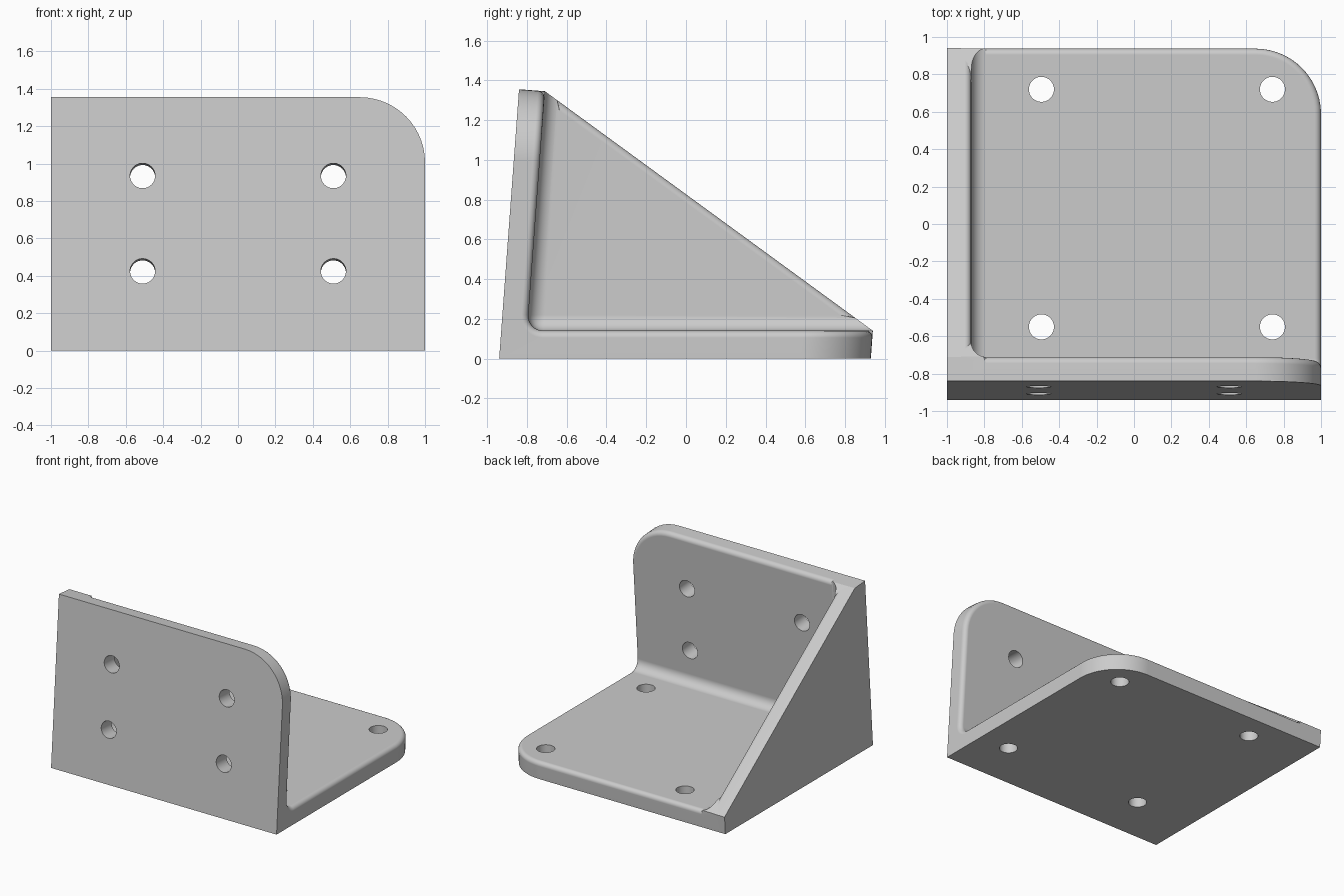
import bpy, bmesh, math

if "Cube" in bpy.data.objects:
    bpy.data.objects.remove(bpy.data.objects["Cube"])

LEAN = 0.0735          # backward lean of the upright plate (dy per dz)
FRONT_Y = -0.94

# ---- bracket body: base plate, leaning upright plate and triangular side web
mesh = bpy.data.meshes.new("corner_bracket")
bracket = bpy.data.objects.new("corner_bracket", mesh)
bpy.context.collection.objects.link(bracket)

profile = [(FRONT_Y, 0), (0.93, 0), (0.94, 0.14), (-0.71, 1.345), (-0.84, 1.355)]
inner_corner = (-0.71 - LEAN * 1.205, 0.14)

bm = bmesh.new()
a = [bm.verts.new((-1, y, z)) for y, z in profile]          # closed side
b = [bm.verts.new((1, y, z)) for y, z in profile]           # open side
g2, g3, gi = [bm.verts.new((-0.87, y, z))                   # inside of web
              for y, z in (profile[2], profile[3], inner_corner)]
bi = bm.verts.new((1, *inner_corner))
for face in (
    a,                                   # web outside
    (a[0], a[1], b[1], b[0]),            # underside
    (a[0], b[0], b[4], a[4]),            # front
    (a[1], a[2], g2, b[2], b[1]),        # back end
    (a[2], a[3], g3, g2),                # sloping web edge
    (a[3], a[4], b[4], b[3], g3),        # top
    (g2, g3, gi),                        # web inside
    (g2, gi, bi, b[2]),                  # base upper face
    (gi, g3, b[3], bi),                  # upright inner face
    (b[0], b[1], b[2], bi, b[3], b[4]),  # open end
):
    bm.faces.new(face)
bmesh.ops.recalc_face_normals(bm, faces=bm.faces[:])


def round_edges(rule, radius, segments):
    bm.normal_update()
    edges = [e for e in bm.edges if len(e.link_faces) == 2 and rule(e)]
    if edges:
        bmesh.ops.bevel(bm, geom=edges, offset=radius, offset_type='OFFSET',
                        segments=segments, profile=0.5, affect='EDGES',
                        clamp_overlap=False)


def is_corner(e):
    return all(v.co.x > 0.99 for v in e.verts) and e.calc_length() < 0.2


def is_inside_corner(e):
    return e.calc_face_angle_signed() < -0.5


def is_rim(e):
    if e.calc_face_angle() < 0.8:
        return False
    open_rim = all(v.co.x > -0.80 and v.co.z > 0.13
                   and v.co.y - LEAN * v.co.z > -0.9 for v in e.verts)
    web_rim = e.calc_length() > 1 and all(abs(v.co.x + 0.87) < 0.005 for v in e.verts) \
        and abs(e.verts[0].co.z - e.verts[1].co.z) > 0.6 \
        and abs(e.verts[0].co.y - e.verts[1].co.y) > 0.6
    return open_rim or web_rim


round_edges(is_corner, 0.35, 14)         # large plate corners
round_edges(is_inside_corner, 0.08, 8)   # inside fillets
round_edges(is_rim, 0.035, 5)            # softened rim
bm.to_mesh(mesh)
bm.free()

# ---- screw holes: four square to each plate
tilt = math.pi / 2 - math.atan(LEAN)
holes = [((x, FRONT_Y + LEAN * z, z), tilt) for x in (-0.51, 0.51) for z in (0.425, 0.935)]
holes += [((x, y, 0.07), 0) for x in (-0.495, 0.74) for y in (-0.55, 0.72)]
bpy.context.view_layer.objects.active = bracket
for location, angle in holes:
    bpy.ops.mesh.primitive_cylinder_add(vertices=40, radius=0.067, depth=0.6,
                                        location=location, rotation=(angle, 0, 0))
    cutter = bpy.context.object
    cutter.name = "hole_cutter"
    cutter.hide_render = True
    bpy.context.view_layer.objects.active = bracket
    mod = bracket.modifiers.new("screw_hole", 'BOOLEAN')
    mod.operation, mod.solver, mod.object = 'DIFFERENCE', 'EXACT', cutter
    bpy.ops.object.modifier_apply(modifier=mod.name)
    bpy.data.objects.remove(cutter)

# ---- finish
steel = bpy.data.materials.new("plain_grey")
steel.diffuse_color = (0.6, 0.6, 0.6, 1)
steel.use_nodes = True
steel.node_tree.nodes["Principled BSDF"].inputs["Base Color"].default_value = steel.diffuse_color
bracket.data.materials.clear()
bracket.data.materials.append(steel)
for poly in bracket.data.polygons:
    poly.material_index = 0
bpy.ops.object.select_all(action='DESELECT')
bracket.select_set(True)
bpy.context.view_layer.objects.active = bracket
bpy.ops.object.shade_smooth_by_angle(angle=math.radians(30))
weighted = bracket.modifiers.new("even_shading", 'WEIGHTED_NORMAL')
weighted.keep_sharp = True
